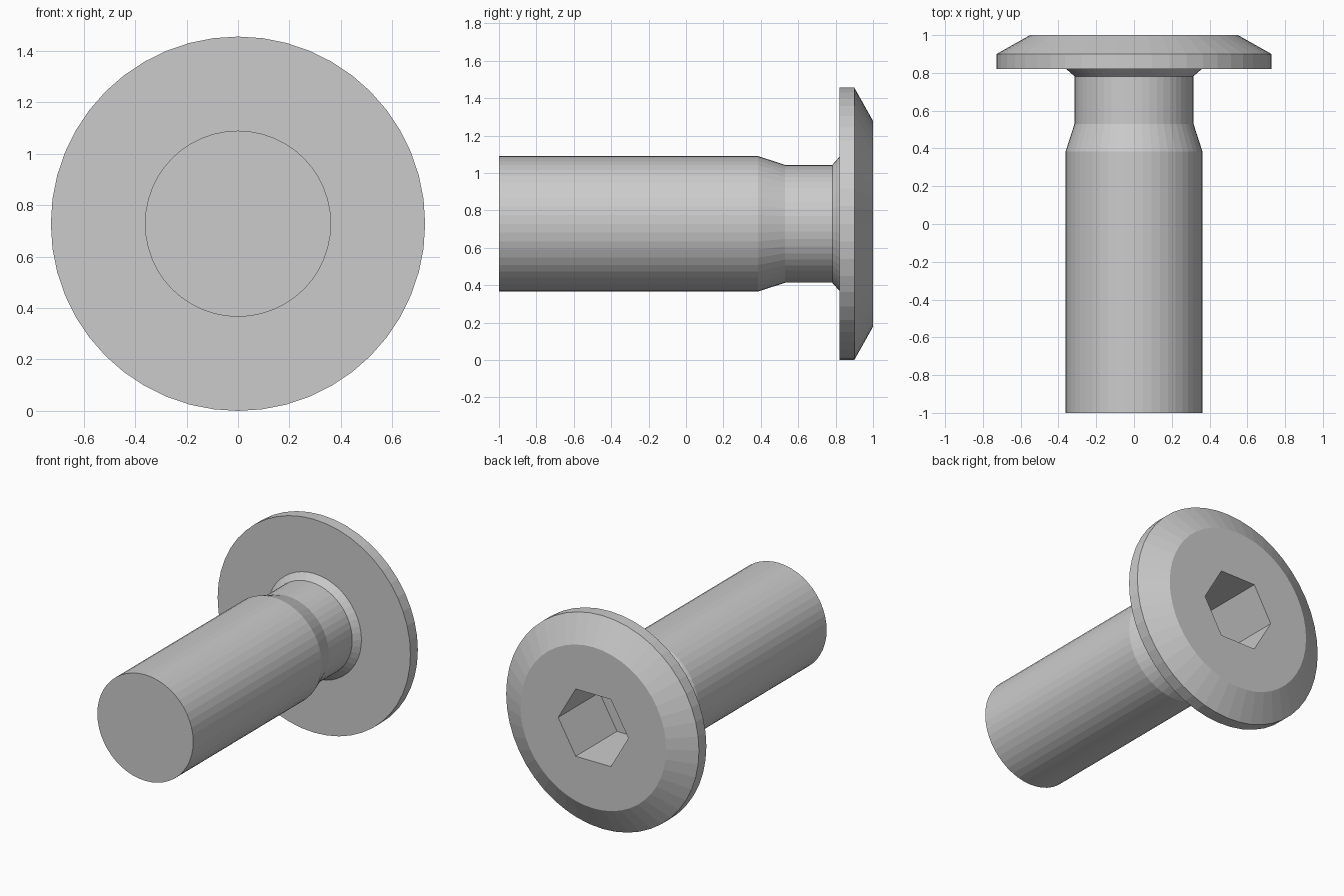
import bpy, bmesh, math

if "Cube" in bpy.data.objects:
    bpy.data.objects.remove(bpy.data.objects["Cube"])

SEG = 48            # sides of the round parts
CZ = 0.728          # height of the bolt axis
HEX_R, HEX_FLOOR = 0.265, 0.555

steel = bpy.data.materials.new("plain grey metal")
steel.diffuse_color = (0.6, 0.6, 0.6, 1)
steel.use_nodes = True
steel.node_tree.nodes["Principled BSDF"].inputs["Base Color"].default_value = steel.diffuse_color

bm = bmesh.new()


def ring(y, r, n):
    """Circle of n vertices around the y axis."""
    return [bm.verts.new((r * math.cos(2 * math.pi * i / n), y,
                          CZ + r * math.sin(2 * math.pi * i / n))) for i in range(n)]


def skin(a, b):
    """Join two rings with quads."""
    n = len(a)
    for i in range(n):
        j = (i + 1) % n
        bm.faces.new((a[i], a[j], b[j], b[i]))


# Shank, tapered neck, collar and bevelled head: (y, radius)
profile = [(-1.0, 0.362), (0.385, 0.362), (0.53, 0.315), (0.782, 0.315),
           (0.82, 0.358), (0.82, 0.728), (0.90, 0.728), (1.0, 0.55)]
rings = [ring(y, r, SEG) for y, r in profile]
for a, b in zip(rings, rings[1:]):
    skin(a, b)
bm.faces.new(rings[0])

# Head face around the hexagon opening
top = rings[-1]
rim = ring(1.0, HEX_R, 6)
step = SEG // 6
for k in range(6):
    arc = [top[(k * step + i) % SEG] for i in range(step + 1)]
    bm.faces.new([rim[k]] + arc + [rim[(k + 1) % 6]])

# Hexagon socket walls and floor
floor = ring(HEX_FLOOR, HEX_R, 6)
skin(rim, floor)
bm.faces.new(floor)

bmesh.ops.recalc_face_normals(bm, faces=bm.faces[:])
mesh = bpy.data.meshes.new("socket_bolt")
bm.to_mesh(mesh)
bm.free()
mesh.materials.append(steel)
bolt = bpy.data.objects.new("socket_bolt", mesh)
bpy.context.collection.objects.link(bolt)
